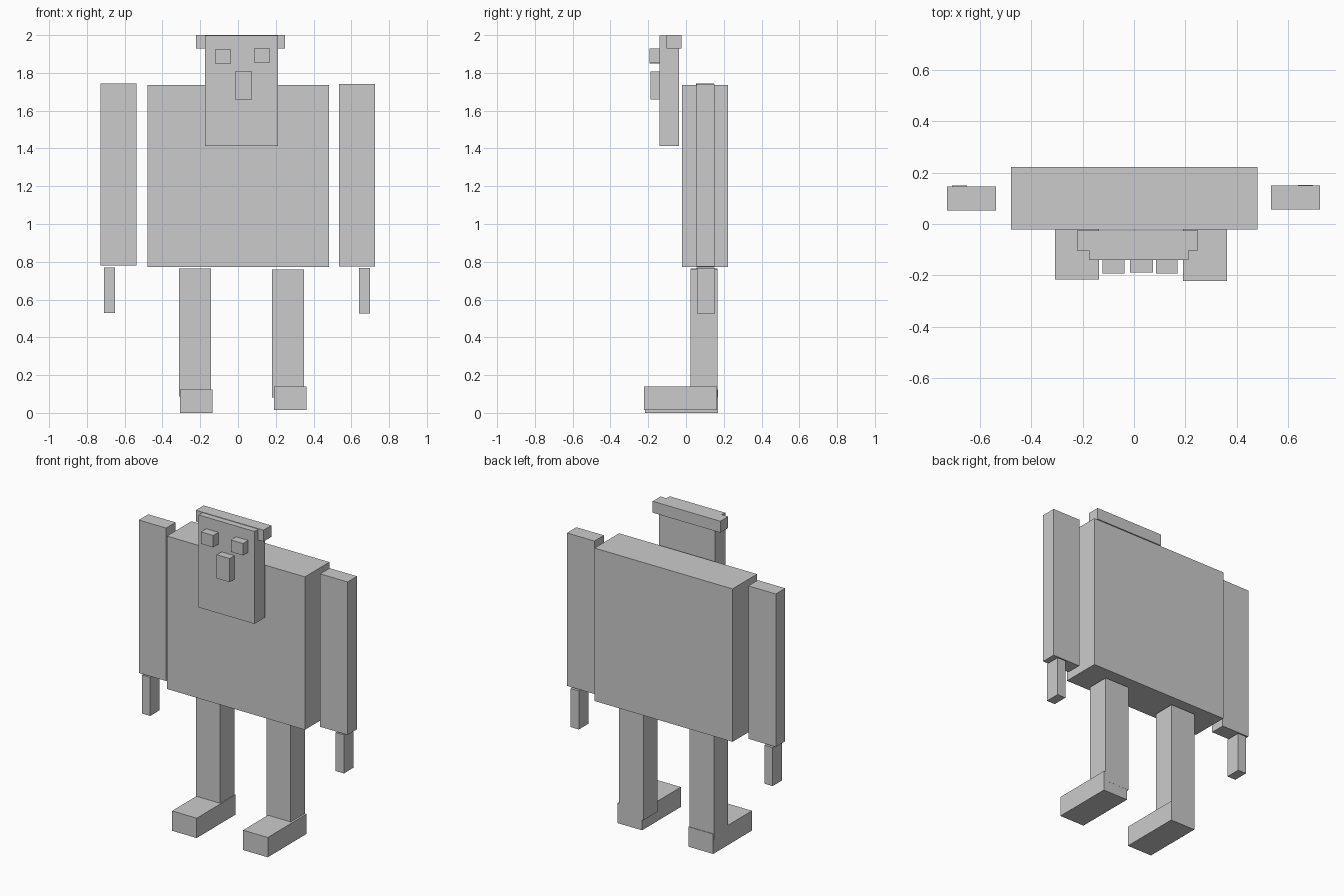
import bpy
from mathutils import Matrix, Vector

if "Cube" in bpy.data.objects:
    bpy.data.objects.remove(bpy.data.objects["Cube"])


def box(name, x, y, z):
    """Axis-aligned box from (min, max) pairs."""
    bpy.ops.mesh.primitive_cube_add(size=1)
    ob = bpy.context.object
    ob.name = name
    ob.data.name = name
    size = Vector((b - a for a, b in (x, y, z)))
    ob.data.transform(Matrix.Diagonal(size.to_4d()))
    ob.location = [(a + b) / 2 for a, b in (x, y, z)]
    return ob


# Torso
box("torso", (-0.48, 0.482), (-0.022, 0.222), (0.773, 1.737))

# Head with hat band across the back
box("head", (-0.175, 0.213), (-0.141, -0.037), (1.414, 1.997))
box("hat", (-0.222, 0.25), (-0.103, -0.025), (1.928, 2.0))

# Face
box("nose", (-0.016, 0.074), (-0.189, -0.141), (1.658, 1.807))
for side, x, z in (("left", -0.123, 1.849), ("right", 0.085, 1.854)):
    box(side + "_eye", (x, x + 0.085), (-0.193, -0.141), (z, z + 0.075))

# Arms and hands: side, arm x, hand x, y start, z shift
for side, ax, hx, y, dz in (("left", -0.729, -0.709, 0.053, 0.003),
                            ("right", 0.534, 0.64, 0.056, 0.0)):
    box(side + "_arm", (ax, ax + 0.191), (y, y + 0.094), (0.776 + dz, 1.74 + dz))
    box(side + "_hand", (hx, hx + 0.058), (y + 0.002, y + 0.097),
        (0.525 + dz, 0.768 + dz))

# Legs and feet: side, leg x, foot x, leg bottom, foot bottom, foot y range
for side, lx, fx, lz, fz, fy in (
        ("left", -0.312, -0.308, 0.087, 0.0, (-0.217, 0.169)),
        ("right", 0.18, 0.191, 0.081, 0.014, (-0.222, 0.165))):
    box(side + "_leg", (lx, lx + 0.17), (0.025, 0.1655), (lz, lz + 0.677))
    box(side + "_foot", (fx, fx + 0.172), fy, (fz, fz + 0.125))
